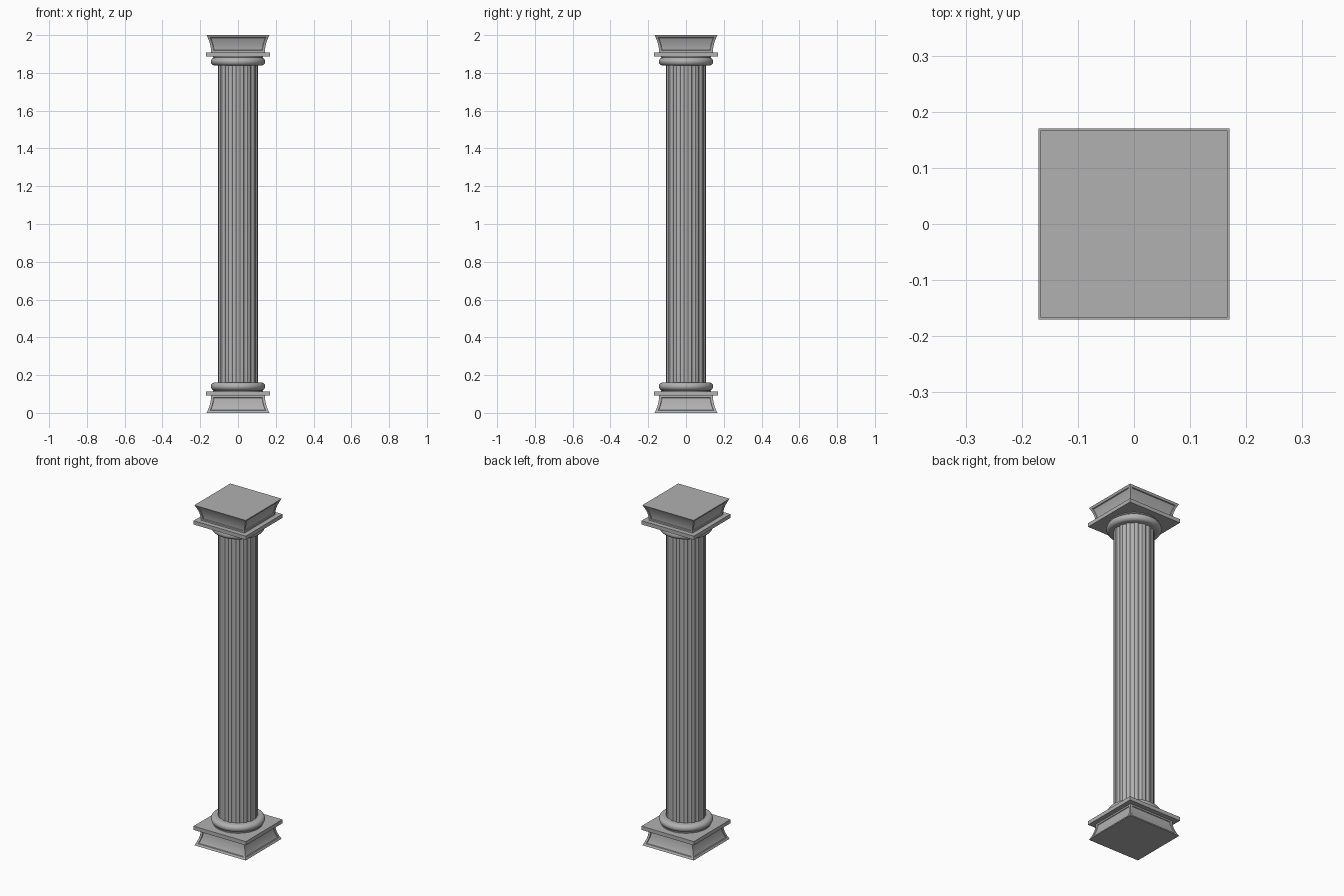
import bpy, bmesh
from math import sin, cos, pi, radians

if "Cube" in bpy.data.objects:
    bpy.data.objects.remove(bpy.data.objects["Cube"])

stone = bpy.data.materials.new("grey_stone")
stone.diffuse_color = (0.44, 0.44, 0.44, 1)
stone.use_nodes = True
stone.node_tree.nodes["Principled BSDF"].inputs["Base Color"].default_value = stone.diffuse_color


def finish(bm, name, mirrored=True):
    """Make an object whose origin is the column's mid height, mirrored top to bottom."""
    bmesh.ops.remove_doubles(bm, verts=bm.verts, dist=1e-5)
    bmesh.ops.recalc_face_normals(bm, faces=bm.faces)
    bmesh.ops.translate(bm, verts=bm.verts, vec=(0, 0, -1))
    me = bpy.data.meshes.new(name)
    bm.to_mesh(me)
    bm.free()
    me.materials.append(stone)
    ob = bpy.data.objects.new(name, me)
    ob.location.z = 1
    bpy.context.collection.objects.link(ob)
    bpy.ops.object.select_all(action='DESELECT')
    ob.select_set(True)
    bpy.context.view_layer.objects.active = ob
    bpy.ops.object.shade_smooth_by_angle(angle=radians(30))
    if mirrored:
        m = ob.modifiers.new("top_copy", 'MIRROR')
        m.use_axis = (False, False, True)
        m.use_mirror_merge = False
    return ob


def loft(bm, rings):
    """Skin closed rings of points and cap both ends."""
    vs = [[bm.verts.new(p) for p in r] for r in rings]
    n = len(vs[0])
    for a, b in zip(vs, vs[1:]):
        for i in range(n):
            j = (i + 1) % n
            bm.faces.new((a[i], a[j], b[j], b[i]))
    bm.faces.new(vs[0][::-1])
    bm.faces.new(vs[-1])


def square(h, z):
    return [(-h, -h, z), (h, -h, z), (h, h, z), (-h, h, z)]


def circle(r, z, n=64):
    return [(r * cos(2 * pi * i / n), r * sin(2 * pi * i / n), z) for i in range(n)]


# plinth blocks: hollow-curved sides with a shallow sunk panel on each
def plinth_ring(z, sunk):
    h = 0.142 + 0.025 * (1 - z / 0.092) ** 2
    w, d = h - 0.013, 0.004 if sunk else 0
    side = [(-h, -h), (-w, -h), (-w + 0.002, -h + d), (w - 0.002, -h + d), (w, -h)]
    pts = []
    for _ in range(4):
        pts += [(x, y, z) for x, y in side]
        side = [(-y, x) for x, y in side]
    return pts


bm = bmesh.new()
heights = [0.014 + 0.066 * k / 8 for k in range(9)]
rings = [plinth_ring(0, False), plinth_ring(0.012, False)]
rings += [plinth_ring(z, True) for z in heights]
rings += [plinth_ring(0.082, False), plinth_ring(0.092, False)]
loft(bm, rings)
finish(bm, "plinth_blocks")

# square slabs
bm = bmesh.new()
loft(bm, [square(0.17, 0.091), square(0.17, 0.113)])
finish(bm, "square_slabs")

# round rings at both ends of the shaft
bm = bmesh.new()
prof = [(0.132, 0.112), (0.132, 0.119)]
for k in range(13):
    a = -pi / 2 + pi * k / 12
    prof.append((0.123 + 0.021 * cos(a), 0.140 + 0.021 * sin(a)))
loft(bm, [circle(r, z) for r, z in prof])
finish(bm, "round_rings")

# fluted shaft: 16 shallow hollows separated by narrow bands
bm = bmesh.new()
R, flutes, half, depth, seg = 0.107, 16, radians(6.2), 0.005, 8
outline = []
for f in range(flutes):
    for k in range(seg + 1):
        u = -1 + 2 * k / seg
        a = 2 * pi * f / flutes + half * u
        r = R - depth * (1 - u * u)
        outline.append((r * cos(a), r * sin(a)))
loft(bm, [[(x, y, z) for x, y in outline] for z in (0.13, 1.87)])
finish(bm, "fluted_shaft", mirrored=False)
